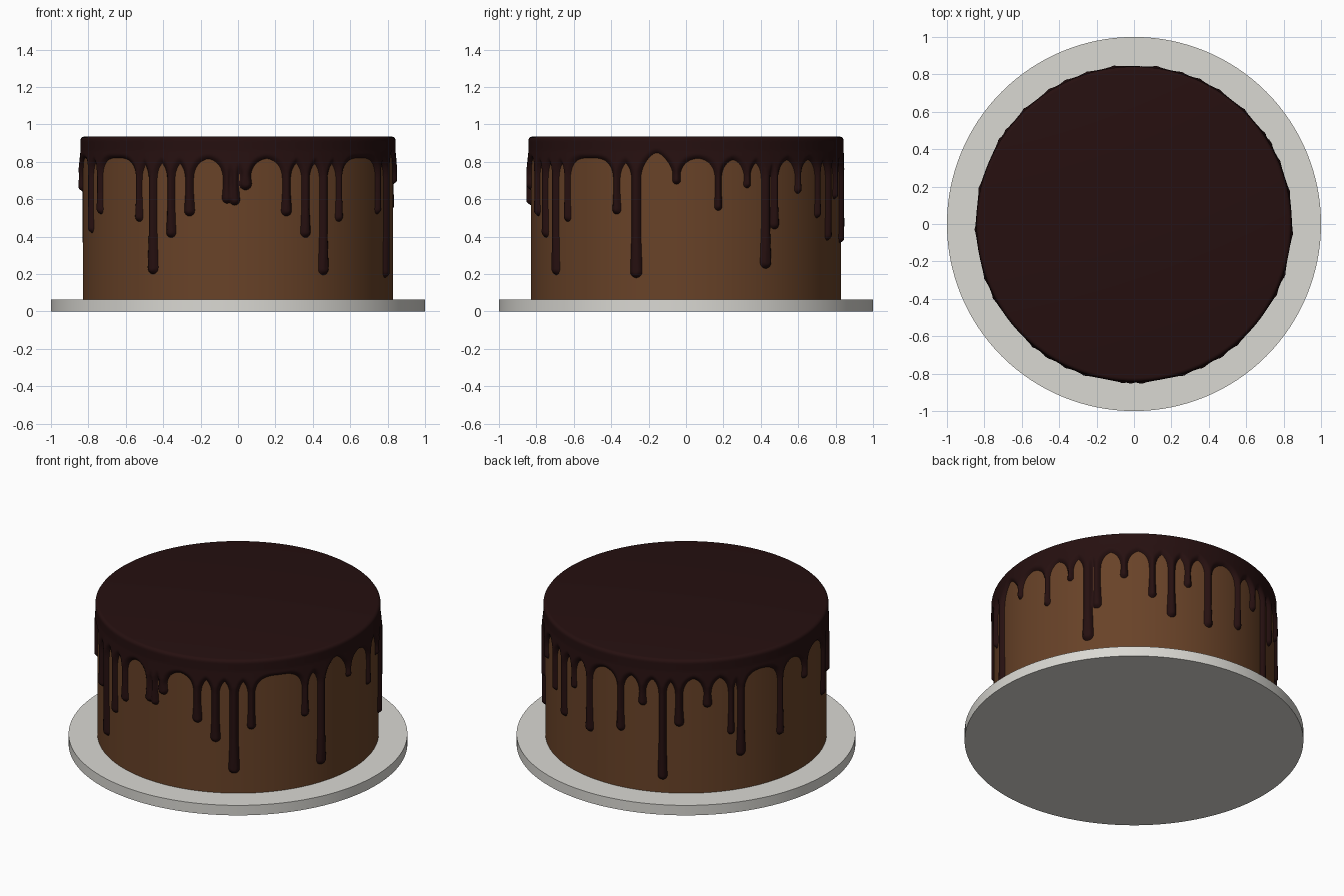
import bpy, bmesh, math

if "Cube" in bpy.data.objects:
    bpy.data.objects.remove(bpy.data.objects["Cube"])


def material(name, rgb):
    m = bpy.data.materials.new(name)
    m.diffuse_color = (*rgb, 1)
    m.use_nodes = True
    m.node_tree.nodes["Principled BSDF"].inputs["Base Color"].default_value = m.diffuse_color
    return m


def disc(name, radius, z0, z1, mat):
    bpy.ops.mesh.primitive_cylinder_add(vertices=128, radius=radius, depth=z1 - z0,
                                        location=(0, 0, (z0 + z1) / 2))
    ob = bpy.context.object
    ob.name = name
    ob.data.materials.append(mat)
    bpy.ops.object.shade_smooth_by_angle(angle=math.radians(35))
    return ob


plate_mat = material("plate_grey", (0.70, 0.69, 0.65))
cake_mat = material("cake_brown", (0.14, 0.055, 0.021))
icing_mat = material("dark_chocolate", (0.019, 0.005, 0.005))

disc("plate", 1.0, 0.0, 0.065, plate_mat)
disc("cake_body", 0.83, 0.06, 0.91, cake_mat)

# Icing drips: angle from the front (deg, towards +x), lowest z, tip radius
DRIPS = [
    (-70, .42, .026), (-62, .52, .026), (-39.5, .48, .026), (-33.2, .20, .034),
    (-25.5, .395, .029), (-18.2, .51, .030), (-4, .578, .028), (-1.2, .568, .028),
    (2.8, .65, .034), (18.2, .51, .030), (25.8, .395, .030), (33.4, .195, .033),
    (40.5, .48, .026), (63.5, .52, .026), (71.3, .18, .034), (86.5, .68, .022),
    (102, .54, .022), (113.2, .66, .021), (120.9, .23, .035), (124.8, .44, .028),
    (136, .63, .024), (147.5, .50, .024), (155.5, .38, .029), (162.5, .60, .024),
    (171.8, .365, .030), (187.3, .43, .028), (197, .62, .026), (205.4, .15, .029),
    (212.2, .50, .029), (223.8, .62, .028), (233.7, .43, .022), (238, .28, .030),
    (257, .35, .027), (272, .64, .026),
]
R, BAND, SOFT = 0.83, 0.82, 0.12
STEPS, ROWS, Z_LOW, Z_TOP = 640, 96, 0.13, 0.915


def smooth_min(a, b, k):
    h = max(k - abs(a - b), 0) / k
    return min(a, b) - h * h * k / 4


def depth_inside(deg, z, near):
    """Distance inside the icing outline on the unrolled side (negative = outside)."""
    base = BAND + 0.03 * math.exp(-((deg - 79) / 4) ** 2) - z
    base = -(z - (BAND + 0.03 * math.exp(-((deg - 79) / 4) ** 2)))
    d = base
    for u, low, rad in near:
        tip = low + rad
        zc = min(max(z, tip), BAND)
        f = (zc - tip) / (BAND - tip)
        capsule = math.hypot(u, z - zc) - rad * (1 - 0.22 * min(1, f * 3))
        d = min(d, smooth_min(base, capsule, SOFT))
    return -d


# Icing side: a fine cylinder grid that swells out of the cake inside the outline
bm = bmesh.new()
cols = []
for i in range(STEPS):
    deg = 360 * i / STEPS
    a = math.radians(deg)
    near = []
    for ang, low, rad in DRIPS:
        u = math.radians((deg - ang + 180) % 360 - 180) * 0.845
        if abs(u) < 0.25:
            near.append((u, low, rad))
    col = []

    def add(r, z, inside):
        col.append((bm.verts.new((r * math.sin(a), -r * math.cos(a), z)), inside))

    for j in range(ROWS + 1):
        z = Z_LOW + (Z_TOP - Z_LOW) * j / ROWS
        d = depth_inside(deg, z, near)
        thick = 0.012 + 0.011 * min(1, max(0, (0.86 - z) / 0.1))
        if d > 0:
            r = R + thick * math.sin(min(1, d / 0.022) * math.pi / 2)
        else:
            r = R + max(d, -0.015) * 1.4
        add(r, z, d)
    # rounded shoulder
    for k in (1, 2, 3, 4):
        t = math.radians(22.5 * k)
        add(R + 0.012 - 0.02 * (1 - math.cos(t)), Z_TOP + 0.02 * math.sin(t), 1)
    cols.append(col)

for i in range(STEPS):
    c, n = cols[i], cols[(i + 1) % STEPS]
    for j in range(len(c) - 1):
        quad = (c[j], n[j], n[j + 1], c[j + 1])
        if max(q[1] for q in quad) > 0:
            bm.faces.new([q[0] for q in quad])

# flat icing top
bm.faces.new([c[-1][0] for c in cols])
bmesh.ops.delete(bm, geom=[v for v in bm.verts if not v.link_faces], context='VERTS')
bmesh.ops.recalc_face_normals(bm, faces=bm.faces)
for f in bm.faces:
    f.smooth = True
me = bpy.data.meshes.new("icing")
bm.to_mesh(me)
bm.free()
me.materials.append(icing_mat)
icing = bpy.data.objects.new("icing", me)
bpy.context.collection.objects.link(icing)
